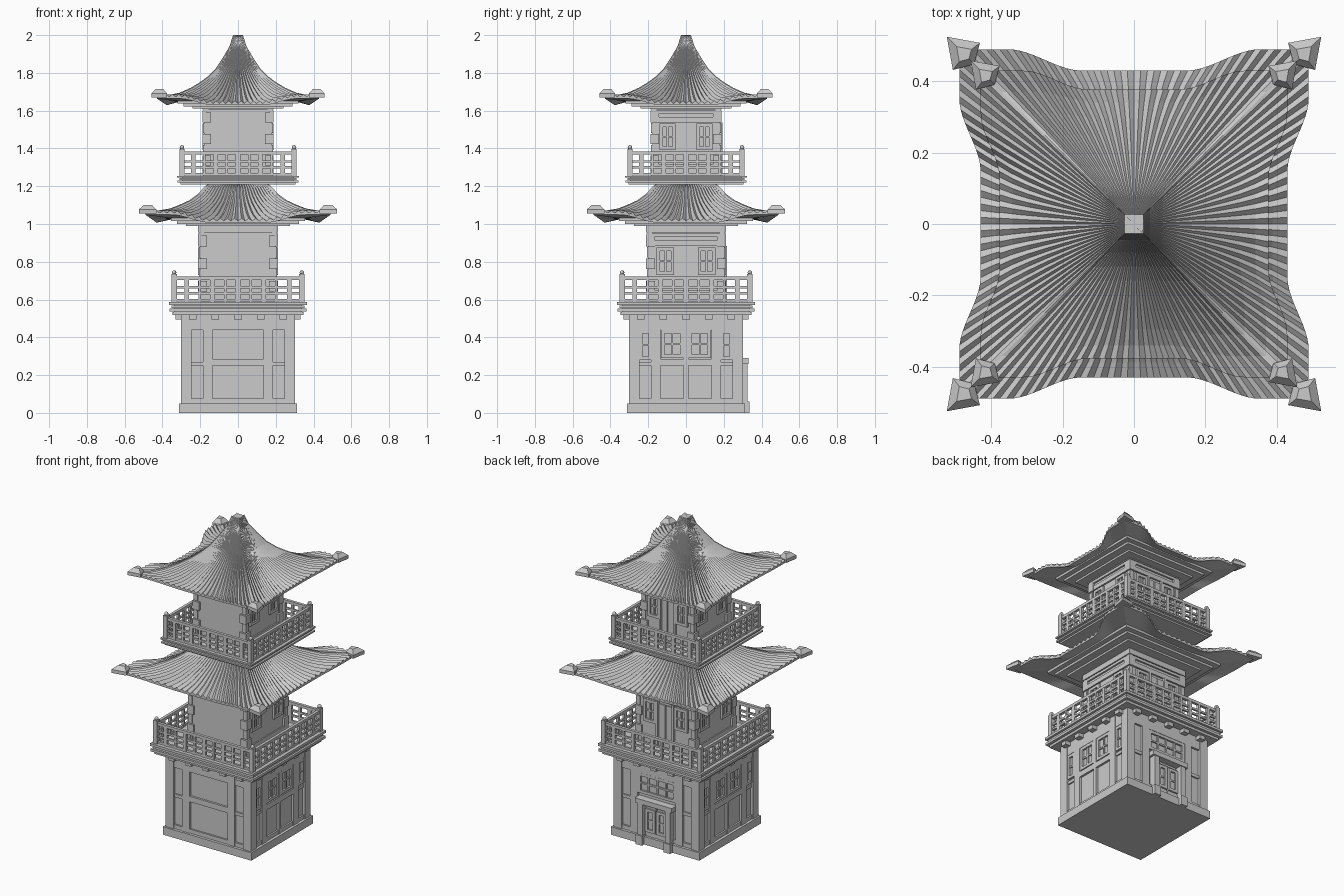
import bpy, bmesh, math
from mathutils import Matrix, Vector

if "Cube" in bpy.data.objects:
    bpy.data.objects.remove(bpy.data.objects["Cube"])


def finish(name, bm):
    bmesh.ops.recalc_face_normals(bm, faces=bm.faces)
    me = bpy.data.meshes.new(name)
    bm.to_mesh(me)
    bm.free()
    ob = bpy.data.objects.new(name, me)
    bpy.context.collection.objects.link(ob)
    return ob


def wall(bm, side, u0, u1, z0, z1, d0, d1):
    # box in wall coordinates: u along the wall, d outwards; sides 0 front, 1 right, 2 back, 3 left
    rot = Matrix.Rotation(side * math.pi / 2, 4, 'Z')
    pos = Vector(((u0 + u1) / 2, -(d0 + d1) / 2, (z0 + z1) / 2))
    size = Matrix.Diagonal((abs(u1 - u0), abs(d1 - d0), z1 - z0, 1))
    bmesh.ops.create_cube(bm, size=1, matrix=rot @ Matrix.Translation(pos) @ size)


def slab(bm, h, z0, z1):
    wall(bm, 0, -h, h, z0, z1, -h, h)


def window(bm, side, uc, w, z0, z1, d, bars=1):
    # frame, mullions and a crossbar
    f = 0.009
    for a in (uc - w / 2, uc + w / 2):
        wall(bm, side, a - f, a + f, z0, z1, d - .01, d + .012)
    for a in (z0, z1):
        wall(bm, side, uc - w / 2 - f, uc + w / 2 + f, a - f, a + f, d - .01, d + .012)
    for i in range(bars):
        a = uc - w / 2 + w * (i + 1) / (bars + 1)
        wall(bm, side, a - .005, a + .005, z0, z1, d - .01, d + .008)
    zm = (z0 + z1) / 2
    wall(bm, side, uc - w / 2, uc + w / 2, zm - .005, zm + .005, d - .01, d + .008)


# plinth and ground storey
bm = bmesh.new()
slab(bm, .312, 0, .05)
finish("plinth", bm)
bm = bmesh.new()
slab(bm, .283, .03, .53)
finish("ground_walls", bm)
bm = bmesh.new()
D = .283
for k in range(4):
    for s in (-1, 1):
        wall(bm, k, s * .245, s * .301, .05, .52, D - .03, .301)
        wall(bm, k, s * .135, s * .185, .05, .52, D - .01, .298)
        wall(bm, k, s * .185, s * .245, .25, .27, D - .01, .292)
    wall(bm, k, -.25, .25, .44, .52, D - .01, .296)
    wall(bm, k, -.25, .25, .05, .075, D - .01, .294)
    if k != 2:
        wall(bm, k, -.135, .135, .25, .285, D - .01, .296)
    # joist ends under the balcony
    for u in (-.24, -.12, 0, .12, .24):
        wall(bm, k, u - .02, u + .02, .495, .525, D, .33)
finish("ground_timber_frame", bm)
bm = bmesh.new()
for k in (1, 3):
    wall(bm, k, -.012, .012, .05, .44, D - .01, .296)
    for s in (-1, 1):
        window(bm, k, s * .073, .10, .30, .43, D, 1)
        window(bm, k, s * .215, .05, .29, .43, D, 0)
window(bm, 2, 0, .25, .32, .43, D, 3)
finish("ground_windows", bm)
# back doorway with posts and lintel
bm = bmesh.new()
for s in (-1, 1):
    wall(bm, 2, s * .08, s * .115, 0, .27, D, .325)
    wall(bm, 2, s * .076, s * .122, 0, .06, D, .335)
    wall(bm, 2, s * .004, s * .074, .05, .24, D - .01, .297)
    window(bm, 2, s * .039, .05, .09, .22, .295, 0)
wall(bm, 2, -.13, .13, .26, .29, D, .33)
finish("ground_door", bm)


def upper_storey(name, h, z0, z1):
    bm = bmesh.new()
    slab(bm, h - .01, z0, z1)
    H = z1 - z0
    finish(name + "_walls", bm)
    bm = bmesh.new()
    # staggered plank ends at the corners, full bands on all sides but the front
    for k in range(4):
        for i in range(7):
            a, b = z0 + H * i / 7, z0 + H * (i + 1) / 7
            w = .045 if i % 2 else .03
            o = .002 if i % 2 else -.003
            for s in (-1, 1):
                wall(bm, k, s * (h - w), s * (h + o), a + .002, b - .002, h - .03, h + o)
        wall(bm, k, -h, h, z1 - .045, z1, h - .03, h + .002)
        if k:
            wall(bm, k, -h, h, z0 + H * .72, z0 + H * .79, h - .02, h + .001)
            wall(bm, k, -h, h, z0 + .01, z0 + H * .16, h - .02, h - .002)
            wall(bm, k, -h, h, z0 + H * .84, z0 + H * .88, h - .02, h + .001)
    finish(name + "_planks", bm)
    bm = bmesh.new()
    for k in (1, 2, 3):
        for s in (-1, 1):
            window(bm, k, s * h * .52, h * .36, z0 + H * .38, z0 + H * .68, h - .01, 1)
    for s in (-1, 1):
        wall(bm, 2, s * .003, s * h * .22, z0, z0 + H * .68, h - .02, h - .002)
        wall(bm, 2, s * h * .23, s * h * .30, z0, z0 + H * .72, h - .02, h + .006)
    finish(name + "_windows_and_door", bm)


def balcony(name, h, r, z0, z1, ztop):
    # stacked floor boards
    bm = bmesh.new()
    t = (z1 - z0) / 4
    for i, o in enumerate((-.018, -.002, -.012, 0)):
        slab(bm, h + o, z0 + i * t + .001, z0 + (i + 1) * t - .001)
    slab(bm, h - .025, z0 + .002, z1 - .002)
    finish(name + "_floor", bm)
    bm = bmesh.new()
    H = ztop - z1
    for k in range(4):
        wall(bm, k, -r - .014, -r + .014, z1 - .005, ztop + .012, r - .014, r + .014)
        rot = Matrix.Rotation(k * math.pi / 2, 4, 'Z')
        bmesh.ops.create_uvsphere(bm, u_segments=10, v_segments=6, radius=.012,
                                  matrix=rot @ Matrix.Translation((r, r, ztop + .021)))
        for f, w in ((.93, .009), (.58, .006), (.34, .006), (.06, .007)):
            zc = z1 + H * f
            wall(bm, k, -r, r, zc - w, zc + w, r - w, r + w)
        for i in range(1, 10):
            u = -r + 2 * r * i / 10
            w = .012 if i % 2 else .007
            wall(bm, k, u - w, u + w, z1, z1 + H * .92, r - .008, r + .008)
    finish(name + "_railing", bm)


def roof(name, prof, tip, soffit, sag):
    # four concave ribbed slopes: ridge profile (radius, height), sides bow inwards at the eave
    bm = bmesh.new()
    N, rm = 52, prof[-1][0]
    ez = prof[-1][1] - sag

    def pt(k, u, r, z, rib, i):
        q = (r / rm) ** 3
        e = min(max((abs(u) - .3) / .42, 0), 1)
        e = e * e * (3 - 2 * e)
        d = r * (1 - .122 * q * (1 - e))
        zz = z - sag * q * (1 - e)
        amp = .007 * min(1, r / rm * 1.5)
        if abs(u) < .95:
            zz += rib * amp * (1 if i % 2 else -1)
        else:
            zz += rib * .006
        return Matrix.Rotation(k * math.pi / 2, 4, 'Z') @ Vector((u * r, -d, zz))

    rows = [(r, z, 1) for r, z in prof] + [(rm, prof[-1][1] - .016, 0)]
    grid = []
    for r, z, rib in rows:
        grid.append([bm.verts.new(pt(k, -1 + 2 * i / N, r, z, rib, i))
                     for k in range(4) for i in range(N)])
    # flat underside row
    grid.append([bm.verts.new(Matrix.Rotation(k * math.pi / 2, 4, 'Z') @
                              Vector(((-1 + 2 * i / N) * soffit, -soffit, ez + .005)))
                 for k in range(4) for i in range(N)])
    M = 4 * N
    for a, b in zip(grid, grid[1:]):
        for j in range(M):
            bm.faces.new((a[j], a[(j + 1) % M], b[(j + 1) % M], b[j]))
    bm.faces.new(grid[0])
    bm.faces.new(grid[-1])
    finish(name, bm)
    # stepped boards under the eaves
    bm = bmesh.new()
    slab(bm, soffit + .02, ez - .008, ez + .012)
    slab(bm, soffit - .012, ez - .022, ez - .006)
    slab(bm, soffit - .06, ez - .034, ez - .02)
    finish(name + "_soffit", bm)
    # arrowhead caps on the corners
    bm = bmesh.new()
    g = tip / .525
    kite = [(.525, .525), (.432, .508), (.448, .448), (.508, .432)]
    cz = prof[-1][1]
    for k in range(4):
        rot = Matrix.Rotation(k * math.pi / 2, 4, 'Z')
        rings = []
        for s, z in ((1, -.01), (1, .012), (.45, .036)):
            rings.append([bm.verts.new(rot @ Vector((g * (.475 + (x - .475) * s),
                                                     g * (.475 + (y - .475) * s), cz + z)))
                          for x, y in kite])
        for a, b in zip(rings, rings[1:]):
            for j in range(4):
                bm.faces.new((a[j], a[(j + 1) % 4], b[(j + 1) % 4], b[j]))
        bm.faces.new(rings[0])
        bm.faces.new(rings[-1])
    finish(name + "_corner_caps", bm)


balcony("lower_balcony", .365, .338, .518, .588, .722)
upper_storey("middle_storey", .21, .58, 1.0)
roof("lower_roof", [(.14, 1.215), (.175, 1.195), (.21, 1.155), (.257, 1.12), (.31, 1.095),
                    (.36, 1.075), (.42, 1.065), (.49, 1.065)], .525, .335, .042)
balcony("upper_balcony", .322, .297, 1.208, 1.256, 1.385)
upper_storey("top_storey", .187, 1.25, 1.65)
roof("upper_roof", [(.026, 1.995), (.045, 1.935), (.08, 1.875), (.12, 1.815), (.16, 1.775), (.2, 1.745),
                    (.25, 1.715), (.31, 1.688), (.37, 1.675), (.43, 1.68)], .458, .30, .035)
